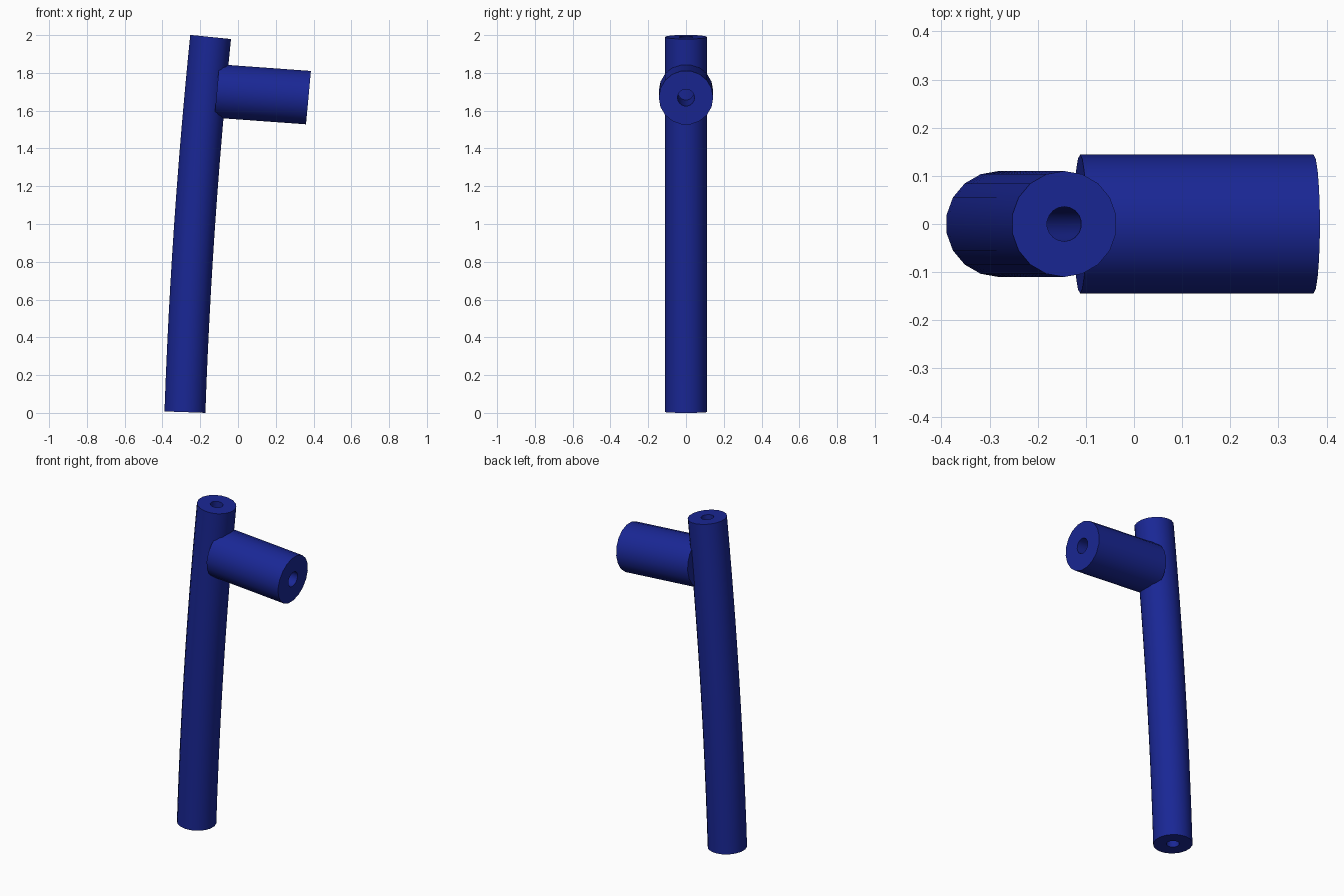
import bpy, bmesh, math
from mathutils import Vector

if "Cube" in bpy.data.objects:
    bpy.data.objects.remove(bpy.data.objects["Cube"])

SIDES = 18

blue = bpy.data.materials.new("blue_paint")
blue.diffuse_color = (0.01, 0.02, 0.30, 1.0)
blue.use_nodes = True
blue.node_tree.nodes["Principled BSDF"].inputs["Base Color"].default_value = blue.diffuse_color


def tube(name, stations, outer, inner):
    """Hollow tube through (centre, tangent) stations lying in the XZ plane."""
    bm = bmesh.new()
    side = Vector((0, 1, 0))
    rings = {outer: [], inner: []}
    for centre, tangent in stations:
        across = side.cross(tangent.normalized())
        for radius, loops in rings.items():
            loops.append([
                bm.verts.new(centre + radius * (math.cos(a) * side + math.sin(a) * across))
                for a in (2 * math.pi * i / SIDES for i in range(SIDES))])

    def bridge(a, b):
        for i in range(SIDES):
            j = (i + 1) % SIDES
            bm.faces.new((a[i], a[j], b[j], b[i]))

    # outer wall, bore, and the two annular end faces
    for loops in rings.values():
        for a, b in zip(loops, loops[1:]):
            bridge(a, b)
    for end in (0, -1):
        bridge(rings[outer][end], rings[inner][end])
    bmesh.ops.recalc_face_normals(bm, faces=bm.faces)

    mesh = bpy.data.meshes.new(name)
    bm.to_mesh(mesh)
    bm.free()
    mesh.materials.append(blue)
    obj = bpy.data.objects.new(name, mesh)
    bpy.context.collection.objects.link(obj)
    bpy.ops.object.select_all(action='DESELECT')
    obj.select_set(True)
    bpy.context.view_layer.objects.active = obj
    bpy.ops.object.shade_smooth_by_angle(angle=math.radians(30))
    return obj


# Gently bent upright pole
z0, z1 = 0.004, 1.99
x0, x1 = -0.281, -0.145
slope0, slope1 = 0.035, 0.102
pole = []
for i in range(13):
    t = i / 12
    slope = slope0 + (slope1 - slope0) * t
    x = x0 + (z1 - z0) * (slope0 * t + (slope1 - slope0) * t * t / 2)
    pole.append((Vector((x, 0, z0 + (z1 - z0) * t)), Vector((slope, 0, 1))))
tube("bent_pole", pole, 0.110, 0.036)

# Thicker side handle, tilted with the pole
inner_end, outer_end = Vector((-0.112, 0, 1.704)), Vector((0.373, 0, 1.669))
tilt = Vector((1, 0, -0.092))
tube("side_handle", [(inner_end, tilt), (outer_end, tilt)], 0.144, 0.045)
